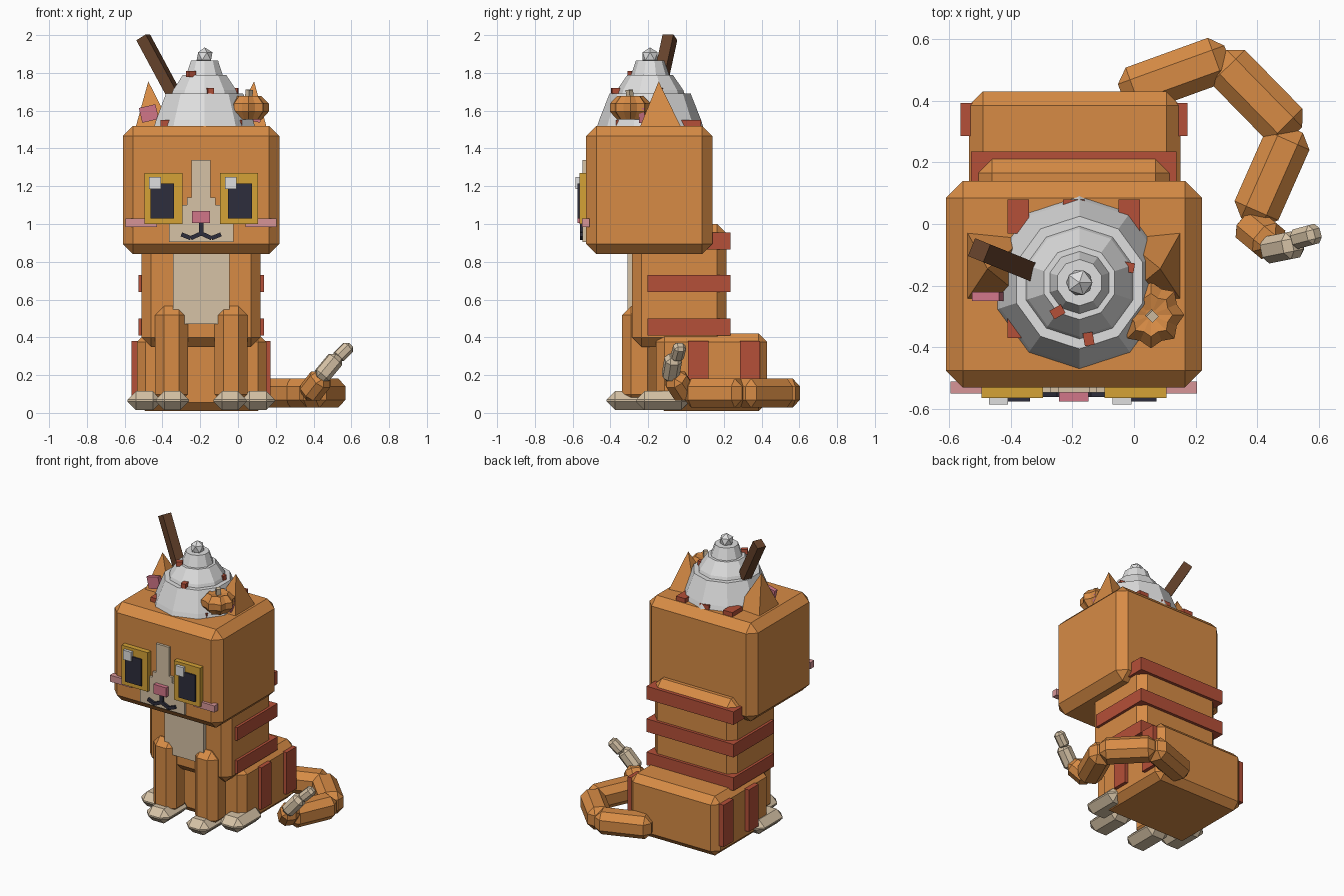
import bpy
import bmesh
from math import sin, cos, tau, radians
from mathutils import Vector, Matrix

default_cube = bpy.data.objects.get("Cube")
if default_cube:
    bpy.data.objects.remove(default_cube, do_unlink=True)

# The body is symmetric about this x; all part positions are relative to it
BODY_X = -0.195


def material(name, red, green, blue):
    mat = bpy.data.materials.new(name)
    mat.use_nodes = True
    mat.diffuse_color = (red, green, blue, 1)
    shader = next(n for n in mat.node_tree.nodes if n.type == "BSDF_PRINCIPLED")
    shader.inputs["Base Color"].default_value = (red, green, blue, 1)
    shader.inputs["Roughness"].default_value = 0.9
    return mat


fur = material("orange fur", .68, .26, .06)
stripe = material("rust stripe", .46, .08, .04)
cream = material("cream fur", .67, .54, .38)
white = material("whipped white", .74, .74, .74)
dark = material("dark navy", .027, .027, .045)
gold = material("gold iris", .66, .36, .037)
pink = material("nose pink", .64, .18, .25)
blush = material("blush pink", .68, .3, .31)
bark = material("cinnamon brown", .13, .054, .024)


def finish(name, bm, mat, matrix):
    """Turn a bmesh into a flat shaded object."""
    bmesh.ops.recalc_face_normals(bm, faces=bm.faces)
    mesh = bpy.data.meshes.new(name)
    bm.to_mesh(mesh)
    bm.free()
    mesh.materials.append(mat)
    obj = bpy.data.objects.new(name, mesh)
    obj.matrix_world = Matrix.Translation((BODY_X, 0, 0)) @ matrix
    bpy.context.collection.objects.link(obj)
    return obj


def solid_box(name, mat, size, matrix, chamfer=0):
    bm = bmesh.new()
    bmesh.ops.create_cube(bm, size=1)
    bmesh.ops.scale(bm, vec=size, verts=bm.verts)
    if chamfer:
        bmesh.ops.bevel(bm, geom=list(bm.edges), offset=chamfer,
                        segments=1, affect="EDGES", profile=0.5)
    return finish(name, bm, mat, matrix)


def block(name, mat, xs, ys, zs, chamfer=0, tilt=0):
    """Box given by its spans, optionally tilted in the front plane."""
    spans = (xs, ys, zs)
    center = Vector([(low + high) / 2 for low, high in spans])
    size = [high - low for low, high in spans]
    turn = Matrix.Rotation(radians(tilt), 4, "Y")
    return solid_box(name, mat, size, Matrix.Translation(center) @ turn, chamfer)


def pair(name, mat, xs, ys, zs, chamfer=0, tilt=0):
    """Mirrored left and right boxes."""
    block("left_" + name, mat, xs, ys, zs, chamfer, tilt)
    block("right_" + name, mat, (-xs[1], -xs[0]), ys, zs, chamfer, -tilt)


def beam(name, mat, start, end, width, chamfer=0):
    """Square bar running between two points."""
    start, end = Vector(start), Vector(end)
    along = end - start
    turn = along.to_track_quat("Z", "Y").to_matrix().to_4x4()
    place = Matrix.Translation((start + end) / 2) @ turn
    return solid_box(name, mat, (width, width, along.length), place, chamfer)


def lathe(name, mat, center, profile, sides, groove=1.0):
    """Turned solid; groove shrinks every other column into lobes."""
    bm = bmesh.new()
    rings = []
    for radius, height in profile:
        ring = []
        for i in range(sides):
            angle = tau * (i / sides - 0.25)
            r = radius * (groove if i % 2 else 1)
            ring.append(bm.verts.new((r * cos(angle), r * sin(angle), height)))
        rings.append(ring)
    for low, high in zip(rings, rings[1:]):
        for i in range(sides):
            j = (i + 1) % sides
            bm.faces.new((low[i], low[j], high[j], high[i]))
    bm.faces.new(rings[0])
    bm.faces.new(rings[-1])
    return finish(name, bm, mat, Matrix.Translation(center))


def ear(name, side):
    bm = bmesh.new()
    base = [bm.verts.new((side * x, y, 1.5))
            for x, y in ((.15, -.25), (.35, -.25), (.35, -.02), (.15, -.04))]
    tip = bm.verts.new((side * .28, -.145, 1.755))
    bm.faces.new(base)
    for i in range(len(base)):
        bm.faces.new((base[i - 1], base[i], tip))
    finish(name, bm, fur, Matrix())


# Body
block("rump", fur, (-.34, .345), (-.16, .43), (.01, .42), .045)
block("torso", fur, (-.315, .315), (-.285, .215), (.35, 1), .05)
block("chest_bib", cream, (-.15, .15), (-.31, -.27), (.47, .88))
pair("front_leg", fur, (.07, .245), (-.34, -.155), (.05, .565), .048)
pair("front_paw", cream, (.065, .24), (-.42, -.14), (.015, .115), .045)
pair("hind_paw", cream, (.21, .39), (-.265, .02), (.015, .115), .045)

# Stripes around the torso and on the rump sides
for i, low in enumerate((.41, .64, .865)):
    block(f"torso_stripe_{i}", stripe, (-.333, .333), (-.205, .235), (low, low + .09))
for i, front in enumerate((.01, .285)):
    pair(f"rump_stripe_{i}", stripe, (.3, .368), (front, front + .108), (.09, .38))

# Head and ears
block("head", fur, (-.415, .415), (-.53, .14), (.84, 1.52), .055)
ear("left_ear", 1)
ear("right_ear", -1)
pair("inner_ear", pink, (.232, .322), (-.25, -.22), (1.545, 1.625), 0, 13)
pair("crown_back_stripe", stripe, (.145, .215), (-.03, .08), (1.5, 1.55))
pair("crown_front_stripe", stripe, (.145, .215), (-.37, -.3), (1.5, 1.55))
block("crown_middle_stripe", stripe, (-.035, .035), (-.03, .08), (1.5, 1.55))

# Face
pair("iris", gold, (.1, .3), (-.565, -.52), (1, 1.27))
pair("pupil", dark, (.143, .268), (-.575, -.55), (1.03, 1.215))
for name, edge in (("right", -.275), ("left", .125)):
    block(name + "_eye_glint", white, (edge, edge + .062),
          (-.585, -.56), (1.185, 1.25))
pair("cheek", blush, (.235, .4), (-.55, -.51), (.985, 1.03))
for name, half, low, high in (("muzzle", .17, .905, 1.01),
                              ("lower_bridge", .1, 1, 1.1),
                              ("middle_bridge", .075, 1.1, 1.14),
                              ("upper_bridge", .05, 1.14, 1.34)):
    block(name, cream, (-half, half), (-.547, -.52), (low, high))
block("nose", pink, (-.048, .048), (-.575, -.52), (1.005, 1.07))
block("mouth_stem", dark, (-.012, .012), (-.56, -.535), (.94, 1.005))
for side, name in ((1, "left"), (-1, "right")):
    corners = [Vector((side * x, -.55, z))
               for x, z in ((0, .95), (.055, .925), (.105, .945))]
    beam(name + "_mouth_inner", dark, corners[0], corners[1], .022)
    beam(name + "_mouth_outer", dark, corners[1], corners[2], .022)

# Curled tail with a cream tip
tail = (
    ("tail_base", fur, (.155, .42, .105), (.5, .545, .105), .155),
    ("tail_bend", fur, (.47, .54, .105), (.715, .29, .105), .155),
    ("tail_side", fur, (.71, .31, .105), (.575, .005, .105), .155),
    ("tail_rise", fur, (.56, .005, .085), (.65, -.07, .2), .12),
    ("tail_tip_lower", cream, (.625, -.085, .18), (.725, -.065, .3), .088),
    ("tail_tip_upper", cream, (.715, -.05, .285), (.79, -.03, .36), .065),
)
for name, mat, start, end, width in tail:
    beam(name, mat, start, end, width, width * .27)

# Whipped topping in tapering tiers
swirl = (.018, -.19, 0)
lathe("cream_tier_bottom", white, swirl, ((.285, 1.5), (.27, 1.55), (.215, 1.69)), 10)
lathe("cream_tier_middle", white, swirl, ((.19, 1.67), (.175, 1.71), (.12, 1.79)), 10)
lathe("cream_tier_top", white, swirl, ((.108, 1.77), (.075, 1.865)), 10)
bm = bmesh.new()
bmesh.ops.create_icosphere(bm, subdivisions=1, radius=.047)
finish("cream_peak", bm, white, Matrix.Translation((.018, -.19, 1.888)))

# Sprinkles on the topping
for i, spot in enumerate(((-.053, -.285, 1.795), (.048, -.373, 1.705),
                          (.175, -.14, 1.705), (.142, -.325, 1.66))):
    turn = Matrix.Rotation(radians(30 + 70 * i), 4, "Z")
    solid_box(f"sprinkle_{i}", stripe, (.042, .032, .032),
              Matrix.Translation(spot) @ turn)

# Cinnamon stick and small pumpkin
beam("cinnamon_stick", bark, (-.06, -.185, 1.53), (-.307, -.085, 1.988), .062)
gourd = (.25, -.295, 1.615)
lathe("pumpkin", fur, gourd, ((.02, -.055), (.07, -.062), (.108, -.02),
                              (.108, .022), (.07, .062), (.02, .05)), 16, .84)
beam("pumpkin_stem", cream, (.25, -.295, 1.65), (.255, -.3, 1.71), .028)
